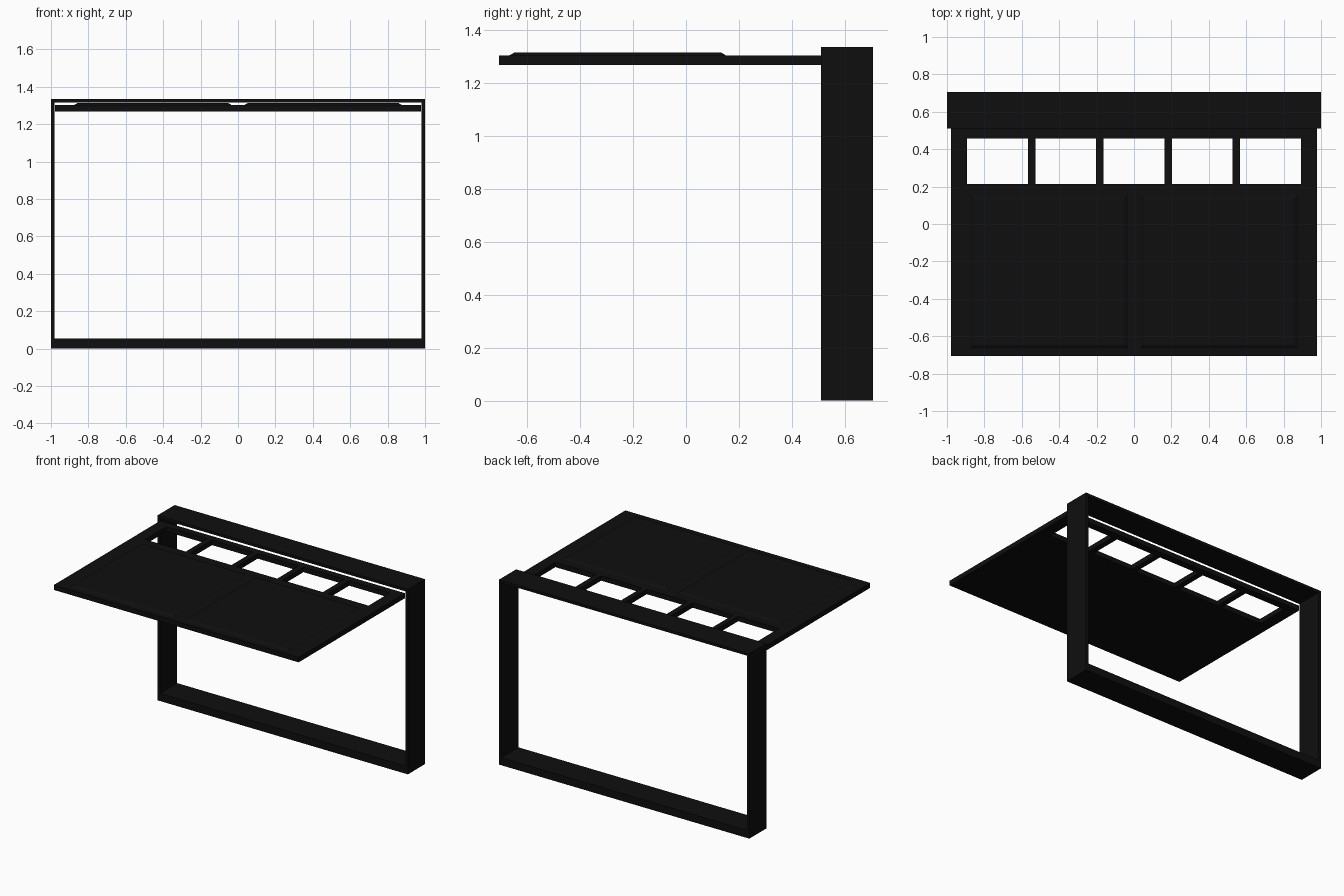
import bpy
import bmesh

cube = bpy.data.objects.get("Cube")
if cube:
    bpy.data.objects.remove(cube, do_unlink=True)

black = bpy.data.materials.new("matte black")
black.use_nodes = True
color = (0.0045, 0.0045, 0.0045, 1)
black.diffuse_color = color
black.node_tree.nodes["Principled BSDF"].inputs["Base Color"].default_value = color


def finish(name, bm):
    bmesh.ops.recalc_face_normals(bm, faces=bm.faces)
    mesh = bpy.data.meshes.new(name)
    bm.to_mesh(mesh)
    bm.free()
    mesh.materials.append(black)
    obj = bpy.data.objects.new(name, mesh)
    bpy.context.collection.objects.link(obj)
    return obj


def extrude(bm, vector):
    geom = bmesh.ops.extrude_face_region(bm, geom=bm.faces[:])["geom"]
    verts = [g for g in geom if isinstance(g, bmesh.types.BMVert)]
    bmesh.ops.translate(bm, verts=verts, vec=vector)


# Upright frame: a ring of four quads extruded in depth
FRONT, BACK, HEIGHT = 0.51, 0.705, 1.335
bm = bmesh.new()
outer = [(-1, 0), (1, 0), (1, HEIGHT), (-1, HEIGHT)]
inner = [(-0.98, 0.055), (0.98, 0.055), (0.98, 1.316), (-0.98, 1.316)]
out_v = [bm.verts.new((x, FRONT, z)) for x, z in outer]
in_v = [bm.verts.new((x, FRONT, z)) for x, z in inner]
for i in range(4):
    j = (i + 1) % 4
    bm.faces.new((out_v[i], out_v[j], in_v[j], in_v[i]))
extrude(bm, (0, BACK - FRONT, 0))
finish("upright_frame", bm)

# Raised door leaf: a grid of cells with five window cells left open
HALF, PANE, BAR = 0.978, 0.325, 0.04
xs = [-HALF]
start = -(5 * PANE + 4 * BAR) / 2
for i in range(5):
    left = start + i * (PANE + BAR)
    xs += [left, left + PANE]
xs.append(HALF)
ys = [-0.705, 0.215, 0.457, FRONT]
bm = bmesh.new()
grid = [[bm.verts.new((x, y, 1.267)) for y in ys] for x in xs]
for i in range(len(xs) - 1):
    for j in range(len(ys) - 1):
        if j == 1 and i % 2 == 1:
            continue
        bm.faces.new((grid[i][j], grid[i + 1][j],
                      grid[i + 1][j + 1], grid[i][j + 1]))
extrude(bm, (0, 0, 0.035))
finish("door_leaf", bm)

# Two raised fields with sloped edges on the door
for side, name in ((-1, "right_raised_field"), (1, "left_raised_field")):
    bm = bmesh.new()
    rings = []
    for z, inset in ((1.3, 0), (1.313, 0.022)):
        x0, x1 = 0.03 + inset, 0.88 - inset
        y0, y1 = -0.67 + inset, 0.155 - inset
        rings.append([bm.verts.new((side * x, y, z)) for x, y in
                      ((x0, y0), (x1, y0), (x1, y1), (x0, y1))])
    for ring in rings:
        bm.faces.new(ring)
    for i in range(4):
        j = (i + 1) % 4
        bm.faces.new((rings[0][i], rings[0][j], rings[1][j], rings[1][i]))
    finish(name, bm)
